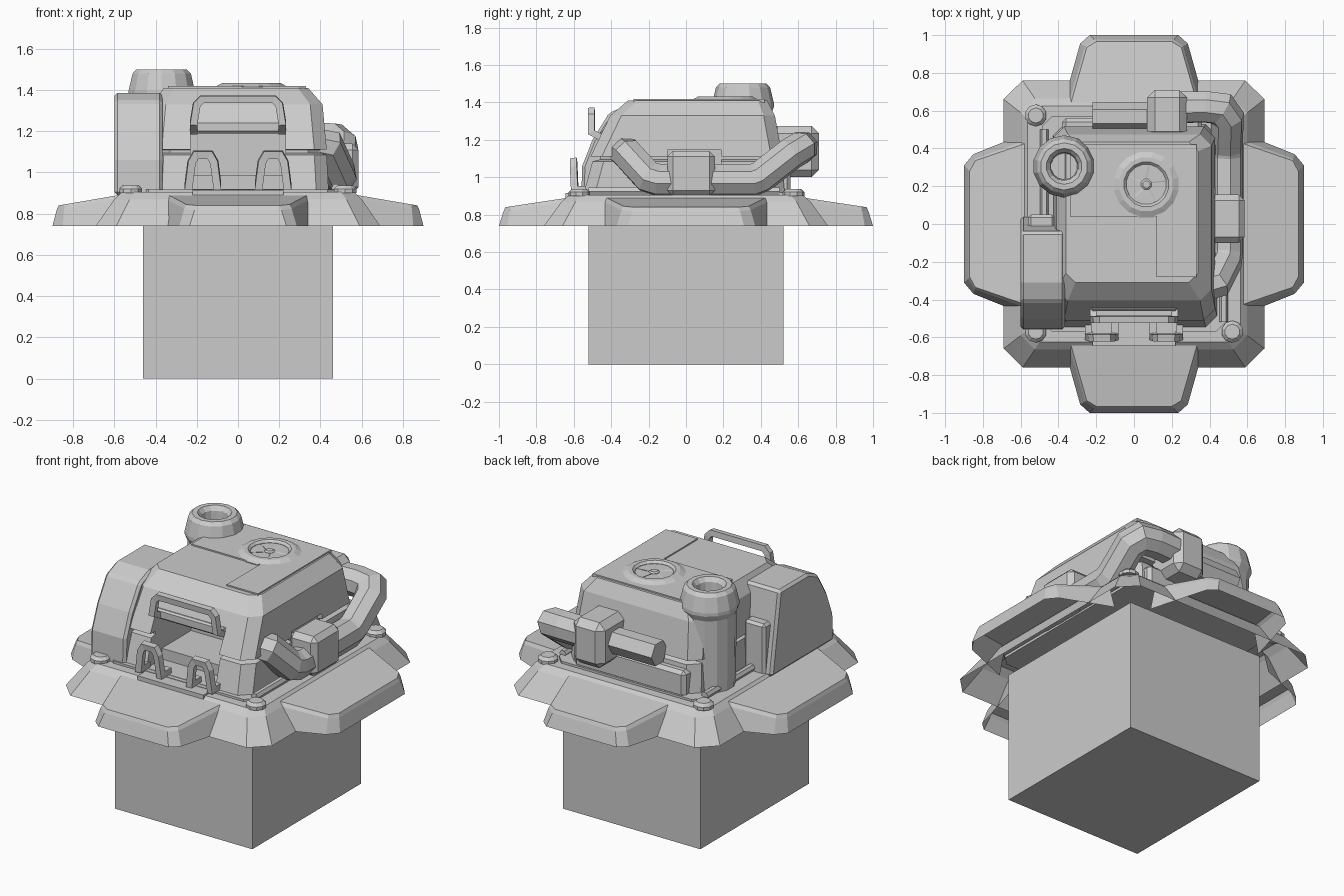
import bpy, bmesh, math
from mathutils import Vector, Matrix

if "Cube" in bpy.data.objects:
    bpy.data.objects.remove(bpy.data.objects["Cube"])

grey = bpy.data.materials.new("light grey")
grey.diffuse_color = (0.6, 0.6, 0.6, 1)
grey.use_nodes = True
grey.node_tree.nodes["Principled BSDF"].inputs["Base Color"].default_value = grey.diffuse_color

def finish(name, bm, bevel=0, normals=True):
    if normals:
        bmesh.ops.recalc_face_normals(bm, faces=bm.faces)
    me = bpy.data.meshes.new(name)
    bm.to_mesh(me)
    bm.free()
    me.materials.append(grey)
    ob = bpy.data.objects.new(name, me)
    bpy.context.collection.objects.link(ob)
    if bevel:
        m = ob.modifiers.new("bevel", 'BEVEL')
        m.width, m.segments = bevel, 1
    return ob

def loft(name, rings, closed=True, bottom=True, top=True, bevel=0):
    bm = bmesh.new()
    vs = [[bm.verts.new(p) for p in r] for r in rings]
    n = len(vs[0])
    for a, b in zip(vs, vs[1:]):
        for i in range(n if closed else n - 1):
            j = (i + 1) % n
            bm.faces.new((a[i], a[j], b[j], b[i]))
    if bottom:
        bm.faces.new(vs[0][::-1])
    if top:
        bm.faces.new(vs[-1])
    return finish(name, bm, bevel)

def box(name, x0, x1, y0, y1, z0, z1, bevel=0):
    r = [(x0, y0), (x1, y0), (x1, y1), (x0, y1)]
    return loft(name, [[(x, y, z) for x, y in r] for z in (z0, z1)], bevel=bevel)

def octo(x0, x1, y0, y1, c, z):
    return [(x0 + c, y0, z), (x1 - c, y0, z), (x1, y0 + c, z), (x1, y1 - c, z),
            (x1 - c, y1, z), (x0 + c, y1, z), (x0, y1 - c, z), (x0, y0 + c, z)]

def lathe(name, x, y, profile, n):
    rings = [[(x + r * math.cos(math.tau * (i + .5) / n), y + r * math.sin(math.tau * (i + .5) / n), z)
              for i in range(n)] for r, z in profile]
    return loft(name, rings)

def tube(name, pts, r, n):
    # mitred sweep: each ring is slid along its segment onto the next joint plane
    p = [Vector(q) for q in pts]
    d = [(b - a).normalized() for a, b in zip(p, p[1:])]
    q = d[0].to_track_quat('Z', 'X')
    ring = [p[0] + q @ Vector((r * math.cos(math.tau * (i + .5) / n), r * math.sin(math.tau * (i + .5) / n), 0))
            for i in range(n)]
    rings = [ring]
    for k, s in enumerate(d):
        nrm = s + d[k + 1] if k + 1 < len(d) else s
        ring = [v + s * ((p[k + 1] - v).dot(nrm) / s.dot(nrm)) for v in ring]
        rings.append(ring)
    return loft(name, rings)

def cut(ob, cutter):
    m = ob.modifiers.new("cut", 'BOOLEAN')
    m.operation, m.object, m.solver = 'DIFFERENCE', cutter, 'EXACT'
    cutter.hide_render = True
    cutter.hide_set(True)

# Buried block and open skirt
box("foundation_block", -.46, .46, -.52, .52, 0, .79)
loft("base_skirt", [octo(-x, x, -y, y, c, z) for x, y, c, z in
     ((.69, .76, .1, .74), (.60, .665, .075, .87), (.565, .625, .065, .905))], bottom=False)

# Four flaps, open underneath
def flap(name, top, low, angle):
    full = lambda h: h + [(-u, d) for u, d in reversed(h)]
    z = lambda d: .84 + .055 * (top[2][1] - d) / (top[2][1] - top[0][1])
    rot = Matrix.Rotation(angle, 3, 'Z')
    mix = [(a[0] * .7 + b[0] * .3, a[1] * .7 + b[1] * .3) for a, b in zip(top, low)]
    rings = [[rot @ Vector((u, d, .74)) for u, d in full(low)],
             [rot @ Vector((u, d, z(d) - .02)) for u, d in full(mix)],
             [rot @ Vector((u, d, z(d))) for u, d in full(top)]]
    loft(name, rings, closed=False, bottom=False)

for i, nm in enumerate(("back", "left", "front", "right")):
    if i % 2 == 0:
        flap(nm + "_flap", [(.345, .6), (.25, .935), (.2, .965)], [(.385, .6), (.285, .955), (.235, 1.0)], i * math.pi / 2)
    else:
        flap(nm + "_flap", [(.435, .55), (.335, .84), (.28, .87)], [(.49, .55), (.37, .85), (.31, .9)], i * math.pi / 2)

# Deck trim and corner bolts
loft("deck_plinth", [octo(-.485, .485, -.57, .57, .05, z) for z in (.89, .918)])
box("front_sill", -.22, .22, -.645, -.54, .89, .915)
for x in (-.52, .52):
    for y in (-.57, .575):
        lathe("corner_bolt", x, y, [(.058, .9), (.058, .92), (.04, .937)], 10)

# Main body: lower half, groove, upper shell
body = loft("body", [
    octo(-.43, .44, -.55, .53, .06, .9), octo(-.42, .43, -.50, .51, .06, 1.085),
    octo(-.39, .40, -.46, .48, .06, 1.095), octo(-.39, .40, -.46, .48, .06, 1.11),
    octo(-.43, .43, -.51, .515, .06, 1.112), octo(-.41, .41, -.405, .475, .06, 1.33),
    octo(-.36, .34, -.31, .435, .05, 1.41)])
cut(body, box("door_cutter", -.23, .23, -.8, -.12, .92, 1.25))
cut(body, box("side_notch_cutter", .40, .6, -.1, .19, 1.05, 1.145))
box("doorway_step", -.23, .23, -.40, -.11, .9, .985)
box("door_hinge_bar", -.23, .23, -.46, -.41, 1.19, 1.25, .01)
box("roof_panel", -.34, .12, .04, .42, 1.4, 1.418)
box("roof_side_panel", .12, .33, -.28, .42, 1.4, 1.418)

# Front grab handles
for s in (-1, 1):
    tube("step_handle", [(s * .24, -.52, .935), (s * .24, -.595, .935), (s * .225, -.60, 1.05), (s * .205, -.60, 1.085),
                         (s * .135, -.60, 1.085), (s * .115, -.60, 1.05), (s * .1, -.595, .935), (s * .1, -.52, .935)], .026, 4)
tube("door_handle", [(-.215, -.43, 1.2), (-.215, -.505, 1.24), (-.2, -.505, 1.33), (-.175, -.505, 1.355),
                     (.175, -.505, 1.355), (.2, -.505, 1.33), (.215, -.505, 1.24), (.215, -.43, 1.2)], .025, 4)

# Side housing
prof = [(-.56, .89), (-.555, 1.06), (-.50, 1.2), (-.41, 1.345), (-.31, 1.385), (-.04, 1.385), (.04, .89)]
loft("side_housing", [[(x, y * s, z) for y, z in prof] for x, s in ((-.6, 1), (-.365, 1))], bevel=.015)
box("housing_rib", -.56, -.42, -.03, .05, .89, 1.2, .015)

# Chimney
lathe("chimney", -.37, .305, [(.145, .89), (.15, 1.34), (.165, 1.375), (.165, 1.395), (.145, 1.48), (.125, 1.5), (.095, 1.5),
                              (.075, 1.475), (.07, 1.40)], 14)

# Roof fan
fx, fy = .065, .21
lathe("fan_ring", fx, fy, [(.18, 1.39), (.18, 1.415), (.145, 1.433), (.12, 1.433), (.107, 1.42), (.105, 1.395)], 16)
lathe("fan_hub", fx, fy, [(.03, 1.39), (.03, 1.42), (.02, 1.427)], 8)
for i in range(5):
    rot = Matrix.Rotation(i * math.tau / 5, 3, 'Z')
    blade = [(.02, -.012, 1.412), (.1, -.035, 1.402), (.1, .02, 1.42), (.02, .012, 1.42)]
    off = Vector((fx, fy, 0))
    loft("fan_blade", [[off + rot @ Vector(p) - Vector((0, 0, t)) for p in blade] for t in (.008, 0)])

# Exhaust pipe round the right and back, with clamps
tube("exhaust_pipe", [(.33, -.34, 1.14), (.43, -.31, 1.12), (.485, -.20, 1.0), (.49, -.15, .985), (.49, .36, .985),
                      (.49, .40, 1.0), (.495, .56, 1.125), (.46, .61, 1.155), (.38, .62, 1.16), (.1, .615, 1.155)], .088, 8)
tube("exhaust_stub", [(.12, .57, 1.14), (-.22, .57, 1.14)], .075, 6)
box("side_clamp", .40, .585, -.1, .155, .9, 1.14, .03)
box("back_clamp", .07, .28, .45, .71, 1.0, 1.275, .04)
box("back_duct", -.38, .36, .46, .56, .9, 1.06, .02)

# Thin cable rails on the deck
for s in (-1, 1):
    tube("deck_rail", [(s * .475, -.52, .925), (s * .475, .5, .925)], .022, 6)
